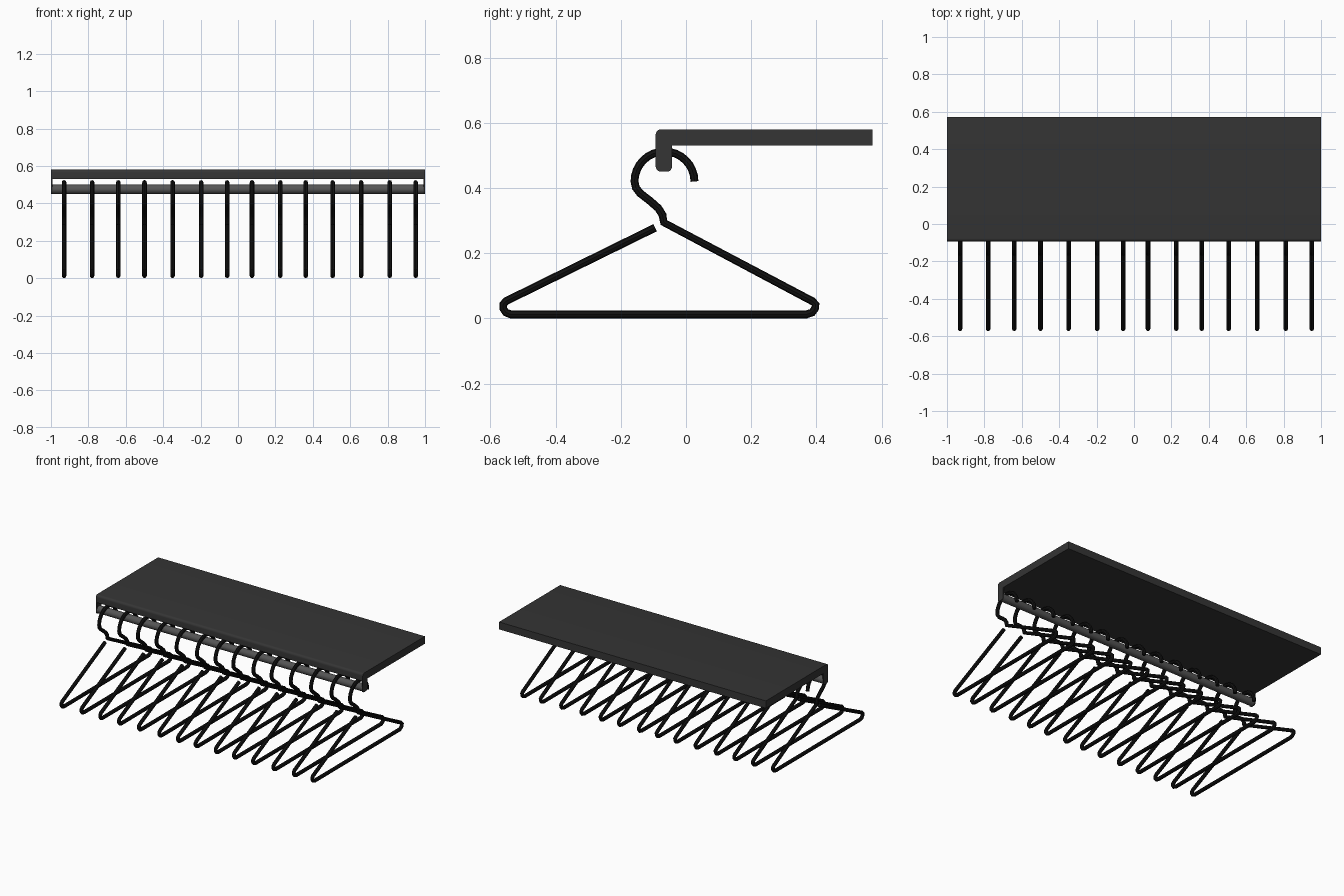
import bpy, bmesh, math

if "Cube" in bpy.data.objects:
    bpy.data.objects.remove(bpy.data.objects["Cube"])


def material(name, v):
    m = bpy.data.materials.new(name)
    m.diffuse_color = (v, v, v, 1)
    m.use_nodes = True
    m.node_tree.nodes["Principled BSDF"].inputs["Base Color"].default_value = m.diffuse_color
    return m


SHELF = material("dark_grey", 0.035)
STEEL = material("rod_grey", 0.09)
BLACK = material("black", 0.006)


def arc(cy, cz, r, a0, a1, n):
    return [(cy + r * math.cos(math.radians(a0 + (a1 - a0) * i / n)),
             cz + r * math.sin(math.radians(a0 + (a1 - a0) * i / n))) for i in range(n + 1)]


def extrude_x(name, profile, x0, x1, mat):
    """Extrude a y-z profile from x0 to x1."""
    bm = bmesh.new()
    face = bm.faces.new([bm.verts.new((x0, y, z)) for y, z in profile])
    ext = bmesh.ops.extrude_face_region(bm, geom=[face])
    bmesh.ops.translate(bm, vec=(x1 - x0, 0, 0),
                        verts=[g for g in ext["geom"] if isinstance(g, bmesh.types.BMVert)])
    bmesh.ops.recalc_face_normals(bm, faces=bm.faces)
    me = bpy.data.meshes.new(name)
    bm.to_mesh(me)
    bm.free()
    me.materials.append(mat)
    ob = bpy.data.objects.new(name, me)
    bpy.context.collection.objects.link(ob)
    smooth(ob)
    return ob


def smooth(ob):
    bpy.ops.object.select_all(action='DESELECT')
    ob.select_set(True)
    bpy.context.view_layer.objects.active = ob
    bpy.ops.object.shade_smooth_by_angle(angle=math.radians(35))


# Shelf board with a rounded top front edge
extrude_x("shelf", [(-0.093, 0.53), (0.573, 0.53), (0.573, 0.58)]
          + arc(-0.077, 0.564, 0.016, 90, 180, 5), -1, 1, SHELF)

# Thin end plates holding the rod
plate = ([(-0.043, 0.53), (-0.093, 0.53)] + arc(-0.077, 0.466, 0.016, 180, 270, 5)
         + arc(-0.059, 0.466, 0.016, 270, 360, 5))
for s, side in ((-1, "left"), (1, "right")):
    extrude_x("end_plate_" + side, plate, s * 0.993, s, SHELF)

# Hanging rod
extrude_x("rod", arc(-0.068, 0.475, 0.025, 0, 345, 23), -0.994, 0.994, STEEL)

# Wire hanger: one open path in the y-z plane, from hook tip to loose end
path = arc(-0.066, 0.42, 0.092, 0, 180, 16) + [
    (-0.154, 0.401), (-0.141, 0.384), (-0.11, 0.360), (-0.085, 0.338),
    (-0.072, 0.317), (-0.068, 0.294), (0.387, 0.053), (0.398, 0.043),
    (0.396, 0.030), (0.387, 0.018), (0.370, 0.0122), (-0.538, 0.0122),
    (-0.553, 0.018), (-0.561, 0.030), (-0.561, 0.043), (-0.552, 0.053),
    (-0.095, 0.278)]
curve = bpy.data.curves.new("hanger_path", 'CURVE')
curve.dimensions = '3D'
curve.bevel_depth = 0.0122
curve.bevel_resolution = 2
curve.use_fill_caps = True
spline = curve.splines.new('POLY')
spline.points.add(len(path) - 1)
for p, (y, z) in zip(spline.points, path):
    p.co = (0, y, z, 1)
wire = bpy.data.objects.new("hanger_1", curve)
bpy.context.collection.objects.link(wire)
bpy.ops.object.select_all(action='DESELECT')
wire.select_set(True)
bpy.context.view_layer.objects.active = wire
bpy.ops.object.convert(target='MESH')
wire = bpy.context.view_layer.objects.active
wire.data.materials.clear()
wire.data.materials.append(BLACK)
smooth(wire)

# Row of hangers along the rod, slightly uneven spacing
xs = [-0.93, -0.78, -0.64, -0.50, -0.35, -0.197, -0.058,
      0.075, 0.226, 0.362, 0.506, 0.658, 0.811, 0.95]
wire.location.x = xs[0]
for i, x in enumerate(xs[1:], 2):
    copy = bpy.data.objects.new("hanger_%d" % i, wire.data)
    copy.location.x = x
    bpy.context.collection.objects.link(copy)
